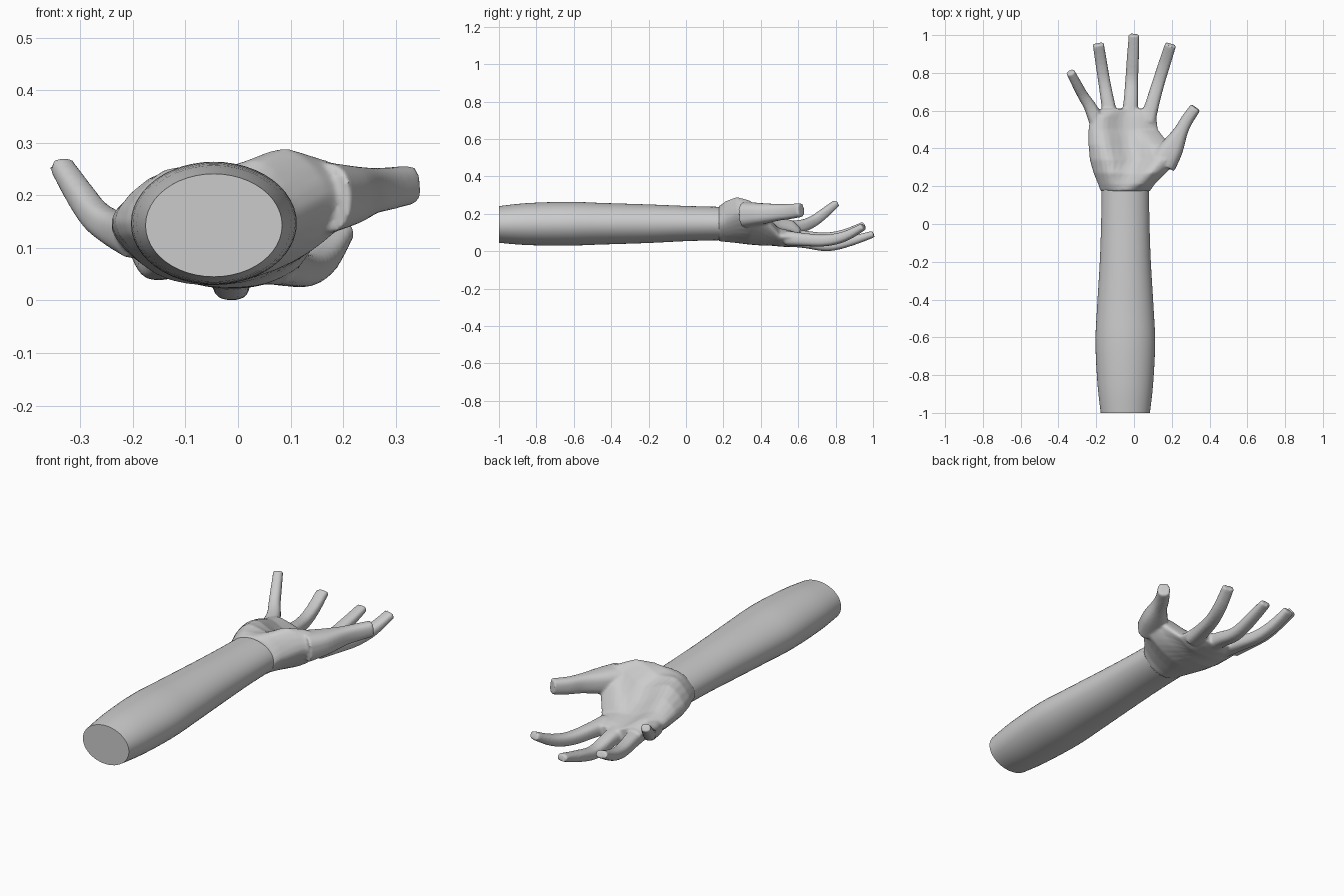
import bpy, bmesh, math
from mathutils import Vector

if "Cube" in bpy.data.objects:
    bpy.data.objects.remove(bpy.data.objects["Cube"])

skin = bpy.data.materials.new("plain grey")
skin.diffuse_color = (0.6, 0.6, 0.6, 1)
skin.use_nodes = True
skin.node_tree.nodes["Principled BSDF"].inputs["Base Color"].default_value = skin.diffuse_color


def loft(bm, rings):
    """Skin a list of equal-length point rings and cap both ends."""
    vs = [[bm.verts.new(p) for p in r] for r in rings]
    n = len(vs[0])
    for a, b in zip(vs, vs[1:]):
        for i in range(n):
            j = (i + 1) % n
            bm.faces.new((a[i], a[j], b[j], b[i]))
    bm.faces.new(vs[0])
    bm.faces.new(vs[-1])


def spline(a, b, c, d, t):
    return 0.5 * (2 * b + (c - a) * t + (2 * a - 5 * b + 4 * c - d) * t * t
                  + (3 * b - a - 3 * c + d) * t ** 3)


def smooth_path(pts, steps, closed=False):
    """Resample points of any dimension with a Catmull-Rom curve."""
    n, out = len(pts), []
    pick = (lambda i: pts[i % n]) if closed else (lambda i: pts[max(0, min(n - 1, i))])
    for i in range(n if closed else n - 1):
        q = [Vector(pick(i + k)) for k in (-1, 0, 1, 2)]
        out += [spline(*q, s / steps) for s in range(steps)]
    return out if closed else out + [Vector(pts[-1])]


def make(name, bm):
    bmesh.ops.recalc_face_normals(bm, faces=bm.faces)
    me = bpy.data.meshes.new(name)
    bm.to_mesh(me)
    bm.free()
    ob = bpy.data.objects.new(name, me)
    bpy.context.collection.objects.link(ob)
    me.materials.append(skin)
    return ob


# Forearm: elliptical sections (y, half width, centre z, half height)
arm = [(-1, .130, .143, .098), (-.85, .147, .145, .112), (-.63, .158, .147, .117),
       (-.45, .150, .147, .111), (-.2, .135, .147, .103), (0, .128, .148, .094),
       (.19, .125, .148, .089)]
bm = bmesh.new()
rings = []
for y, rx, zc, rz in smooth_path(arm, 4):
    rings.append([(-.046 + rx * math.cos(i * math.tau / 48), y,
                   zc + rz * math.sin(i * math.tau / 48)) for i in range(48)])
loft(bm, rings)
forearm = make("forearm", bm)
bpy.context.view_layer.objects.active = forearm
forearm.select_set(True)
bpy.ops.object.shade_smooth_by_angle(angle=math.radians(40))


# Palm: sections (y, left x, right x, left z, right z, three tops, three bottoms)
palm = [(.175, -.178, .086, .145, .150, .220, .244, .220, .080, .053, .075),
        (.21, -.190, .110, .150, .170, .235, .250, .262, .078, .050, .085),
        (.27, -.215, .170, .150, .200, .250, .243, .290, .068, .045, .095),
        (.34, -.235, .235, .150, .200, .245, .200, .272, .055, .038, .095),
        (.42, -.242, .190, .150, .170, .215, .155, .205, .050, .030, .070),
        (.50, -.242, .128, .140, .080, .180, .130, .118, .058, .027, .032),
        (.57, -.230, .120, .135, .075, .165, .112, .105, .065, .025, .030),
        (.61, -.180, .110, .110, .065, .125, .095, .090, .070, .030, .035)]
bm = bmesh.new()
rings = []
for y, xl, xr, zl, zr, t1, t2, t3, b1, b2, b3 in palm:
    at = lambda f: xl + (xr - xl) * f
    ring = [(xl, y, zl), (at(.2), y, t1), (at(.5), y, t2), (at(.8), y, t3),
            (xr, y, zr), (at(.8), y, b3), (at(.5), y, b2), (at(.2), y, b1)]
    rings.append(smooth_path(ring, 4, True))
loft(bm, rings)

# Fingers: path points (x, y, z, half width, half thickness)
fingers = {
    "thumb": [(.150, .320, .195, .075, .070), (.200, .400, .200, .062, .058),
              (.248, .490, .208, .038, .045), (.280, .550, .212, .033, .041),
              (.326, .616, .220, .030, .037)],
    "index": [(.070, .540, .070, .044, .040), (.095, .630, .062, .037, .035),
              (.130, .750, .058, .033, .031), (.162, .850, .080, .032, .027),
              (.194, .950, .132, .030, .019)],
    "middle": [(-.025, .540, .068, .046, .042), (-.017, .640, .052, .039, .036),
               (-.012, .760, .030, .034, .030), (-.006, .880, .054, .032, .026),
               (.000, 1.003, .092, .028, .018)],
    "ring": [(-.122, .540, .085, .044, .040), (-.138, .640, .075, .036, .034),
             (-.157, .750, .070, .032, .030), (-.173, .850, .092, .031, .026),
             (-.189, .953, .140, .030, .019)],
    "little": [(-.190, .530, .120, .044, .042), (-.232, .620, .135, .033, .034),
               (-.270, .680, .160, .028, .030), (-.300, .735, .200, .026, .027),
               (-.337, .805, .258, .023, .020)],
}
for path in fingers.values():
    pts = smooth_path(path, 4)
    rings = []
    for i, p in enumerate(pts):
        c = Vector(p[:3])
        t = (Vector(pts[min(i + 1, len(pts) - 1)][:3])
             - Vector(pts[max(i - 1, 0)][:3])).normalized()
        side = t.cross(Vector((0, 0, 1))).normalized()
        up = side.cross(t)
        ring = []
        for k in range(20):
            a = k * math.tau / 20
            co, si = math.cos(a), math.sin(a)
            # slightly boxy section
            ring.append(c + side * (p[3] * math.copysign(abs(co) ** .75, co))
                        + up * (p[4] * math.copysign(abs(si) ** .75, si)))
        rings.append(ring)
    loft(bm, rings)
hand = make("hand", bm)

# Fuse palm and fingers into one skin with soft webbing
fuse = hand.modifiers.new("fuse", 'REMESH')
fuse.mode = 'VOXEL'
fuse.voxel_size = .007
fuse.use_smooth_shade = True
soft = hand.modifiers.new("soften", 'SMOOTH')
soft.factor = .5
soft.iterations = 4
